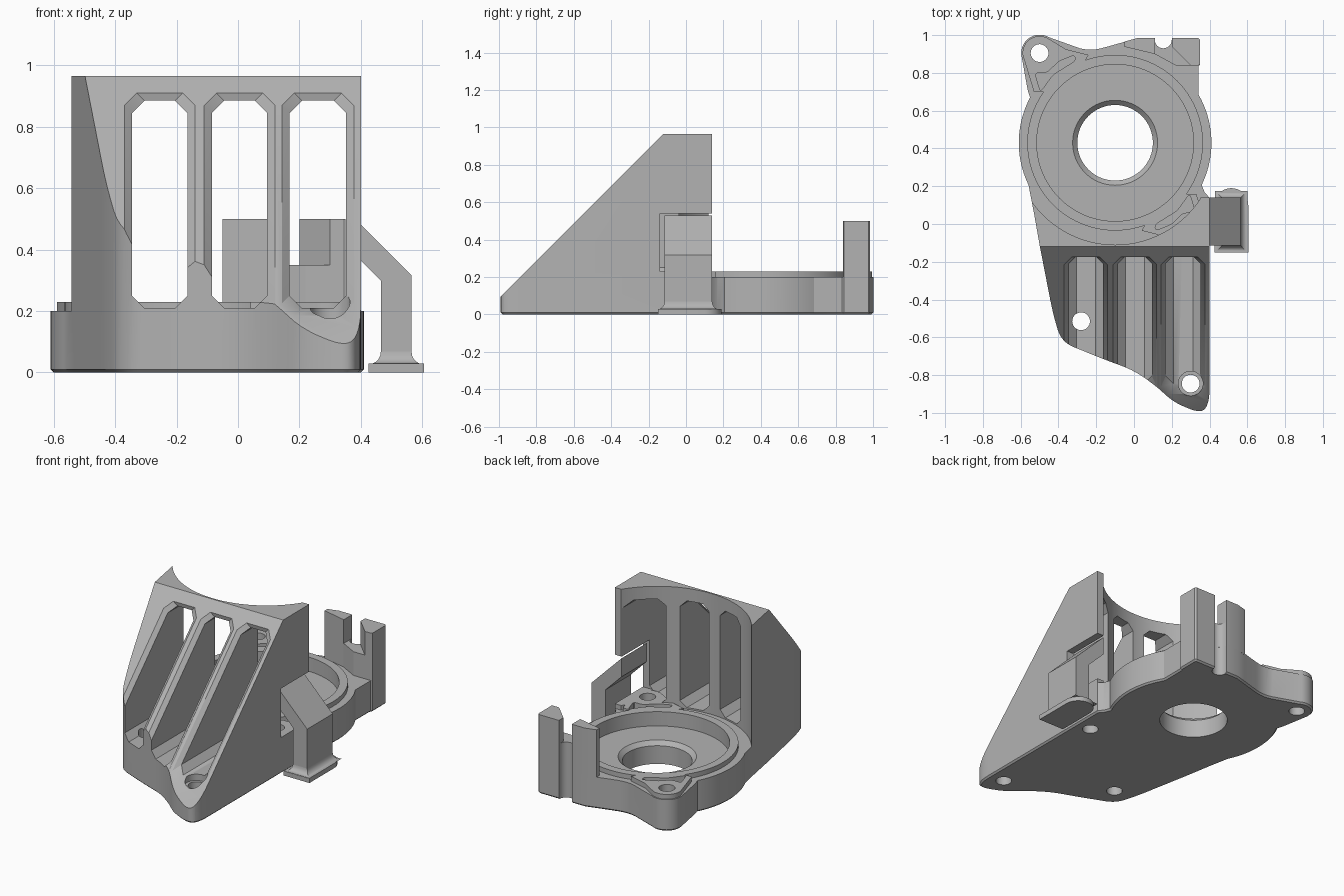
import bpy, bmesh
from math import sin, cos, radians, pi
from mathutils import Vector

cube = bpy.data.objects.get("Cube")
if cube:
    bpy.data.objects.remove(cube, do_unlink=True)

grey = bpy.data.materials.new("mid grey")
grey.use_nodes = True
COLOUR = (0.45, 0.45, 0.45, 1)
grey.diffuse_color = COLOUR
grey.node_tree.nodes["Principled BSDF"].inputs["Base Color"].default_value = COLOUR

RING = (-0.1, 0.43)      # centre of the round seat
LUG = (-0.5, 0.905)      # centre of the rear screw lug
SLOPE = 1.085            # sloped front: z = y + SLOPE


def loft(name, rings, chamfer=0):
    """Solid skinned through rings of equal point count."""
    bm = bmesh.new()
    rows = [[bm.verts.new(p) for p in ring] for ring in rings]
    n = len(rows[0])
    for a, b in zip(rows, rows[1:]):
        for i in range(n):
            bm.faces.new((a[i], a[(i + 1) % n], b[(i + 1) % n], b[i]))
    bottom = bm.faces.new(rows[0])
    bm.faces.new(rows[-1])
    bmesh.ops.recalc_face_normals(bm, faces=bm.faces)
    if chamfer:
        bmesh.ops.bevel(bm, geom=list(bottom.edges), offset=chamfer, segments=1, affect='EDGES')
    mesh = bpy.data.meshes.new(name)
    bm.to_mesh(mesh)
    bm.free()
    mesh.materials.append(grey)
    obj = bpy.data.objects.new(name, mesh)
    bpy.context.collection.objects.link(obj)
    return obj


def prism(name, pts, z0, z1, chamfer=0):
    return loft(name, [[(x, y, z) for x, y in pts] for z in (z0, z1)], chamfer)


def arc(c, r, a0, a1, n=16):
    return [(c[0] + r * cos(radians(a0 + (a1 - a0) * i / n)),
             c[1] + r * sin(radians(a0 + (a1 - a0) * i / n))) for i in range(n + 1)]


def disc(name, c, z0, z1, r0, r1=None, n=64):
    rings = [[(x, y, z) for x, y in arc(c, r, 0, 360, n)[:-1]]
             for r, z in ((r0, z0), (r1 or r0, z1))]
    return loft(name, rings)


def rounded(pts, size, steps=5):
    """Replace each corner with a small curve."""
    pts = [Vector(p) for p in pts]
    out = []
    for i, p in enumerate(pts):
        ends = []
        for q in (pts[i - 1], pts[(i + 1) % len(pts)]):
            d = q - p
            ends.append(p + d.normalized() * min(size, d.length * 0.48))
        for k in range(steps + 1):
            t = k / steps
            out.append(tuple(ends[0] * (1 - t) ** 2 + p * 2 * t * (1 - t) + ends[1] * t * t))
    return out


def opposite(pts):
    """Half turn about the seat centre."""
    return [(2 * RING[0] - x, 2 * RING[1] - y) for x, y in pts]


def box(name, x0, x1, y0, y1, z0, z1):
    return prism(name, [(x0, y0), (x1, y0), (x1, y1), (x0, y1)], z0, z1)


def combine(obj, tool, op='DIFFERENCE'):
    tool.hide_render = True
    mod = obj.modifiers.new(tool.name, 'BOOLEAN')
    mod.operation, mod.solver, mod.object = op, 'EXACT', tool
    bpy.context.view_layer.objects.active = obj
    bpy.ops.object.modifier_apply(modifier=mod.name)
    bpy.data.objects.remove(tool, do_unlink=True)


# Body outline, clockwise from the rear lug
outline = arc(LUG, 0.097, 185, 60, 14)
outline += rounded([(-0.36, 0.95), (-0.23, 0.915), (-0.1, 0.95), (0.02, 0.985)], 0.06)[6:-6]
outline += [(0.02, 0.985), (0.34, 0.985), (0.35, 0.975), (0.35, 0.845), (0.342, 0.835)]
outline += arc(RING, 0.51, 30, -26, 20)
outline += [(0.375, 0.165), (0.4, 0.14)]
front = [(0.4, 0), (0.4, -0.94), (0.36, -1.005), (0.21, -0.945), (0.12, -0.86), (0, -0.775),
         (-0.15, -0.72), (-0.385, -0.625), (-0.43, -0.47), (-0.5, -0.11)]
outline += rounded(front, 0.07)[6:-6]
outline += [(-0.5, -0.11), (-0.53, 0.06)]
outline += arc(RING, 0.51, 206, 152, 20)
outline += [(-0.563, 0.71)]
body = prism("body", outline, 0, 0.965, chamfer=0.01)

# Clear the space above the seat and the sloped front
combine(body, box("rear_clear", -1, 1, 0.14, 1.5, 0.2, 1.5))
combine(body, disc("round_clear", RING, 0.2, 1.5, 0.54, n=96))
slope = [(-1.4, SLOPE - 1.4), (0.3, SLOPE + 0.3), (-1.4, SLOPE + 0.3)]
combine(body, loft("slope_cut", [[(x, y, z) for y, z in slope] for x in (-1, 1)]))


# Three long windows with chamfered mouths
def octagon(x0, x1, e):
    z0, z1, c = 0.21 - e, 0.885 + e, 0.04
    x0, x1 = x0 - e, x1 + e
    return [(x0 + c, z0), (x1 - c, z0), (x1, z0 + c), (x1, z1 - c),
            (x1 - c, z1), (x0 + c, z1), (x0, z1 - c), (x0, z0 + c)]


for x0, x1 in ((-0.345, -0.165), (-0.085, 0.095), (0.168, 0.352)):
    inner, outer = octagon(x0, x1, 0), octagon(x0, x1, 0.05)
    combine(body, loft("window_cut", [
        [(x, 0.6, z) for x, z in inner],
        [(x, z - SLOPE + 0.03, z) for x, z in inner],
        [(x, z - SLOPE - 0.03, z) for x, z in outer]]))

# Raised seat ring and the two raised lugs
combine(body, disc("seat_rim", RING, 0.15, 0.23, 0.465, n=96), 'UNION')
lug = arc(LUG, 0.09, 185, 60, 12) + [(-0.36, 0.925), (-0.24, 0.895), (-0.3, 0.8), (-0.45, 0.7), (-0.53, 0.7)]
combine(body, prism("rear_lug", lug, 0.15, 0.23), 'UNION')
combine(body, prism("front_lug", opposite(lug), 0.15, 0.23), 'UNION')

# Recess, bore, pockets and screw holes
combine(body, disc("recess", RING, 0.14, 0.4, 0.415, n=96))
combine(body, disc("bore", RING, -0.1, 0.4, 0.2))
combine(body, disc("bore_chamfer", RING, 0.115, 0.165, 0.2, 0.25))
pocket = rounded([(-0.525, 0.8), (-0.495, 0.7), (-0.43, 0.79), (-0.31, 0.865),
                  (-0.315, 0.895), (-0.4, 0.86), (-0.46, 0.8)], 0.02, 3)
for pts in (pocket, opposite(pocket)):
    combine(body, prism("pocket", pts, 0.15, 0.4))
for c in (LUG, opposite([LUG])[0], (-0.28, -0.515), (0.3, -0.845)):
    combine(body, disc("screw_hole", c, -0.1, 0.4, 0.047, n=32))
combine(body, disc("counterbore", (0.3, -0.845), 0.17, 0.4, 0.065, n=32))

# Cable notch at the rear and opening for the side clip
combine(body, box("notch_cut", 0.11, 0.2, 0.97, 1.1, -0.1, 0.4))
combine(body, disc("notch_round", (0.155, 0.975), -0.1, 0.4, 0.045, n=32))
combine(body, box("clip_opening", 0.3, 0.5, -0.14, 0.2, 0.23, 0.54))

# Rear cable posts
notch = arc((0.155, 0.975), 0.045, 180, 360, 12)
prism("inner_post", [(-0.05, 0.966), (0.02, 0.985), (0.11, 0.985), (0.11, 0.9), (-0.05, 0.938)], 0.19, 0.5)
prism("outer_post", [(0.2, 0.985), (0.34, 0.985), (0.35, 0.975), (0.35, 0.845),
                     (0.342, 0.84), (0.3, 0.84), (0.2, 0.94)], 0.19, 0.5)
prism("post_bridge", notch + [(0.2, 0.94), (0.3, 0.84), (0.22, 0.84), (0.11, 0.9)], 0.19, 0.35)

# Side clip: bent strap, flare and foot
strap = [(0.352, 0.53), (0.565, 0.317), (0.565, 0.03), (0.465, 0.03), (0.465, 0.3), (0.352, 0.413)]
loft("clip_strap", [[(x, y, z) for x, z in strap] for y in (-0.115, 0.14)])
rings = []
for t in range(6):
    e = 0.036 * (1 - sin(t / 5 * pi / 2))
    z = 0.028 + 0.04 * (1 - cos(t / 5 * pi / 2))
    rings.append([(0.465 - e, -0.115 - e, z), (0.565 + e, -0.115 - e, z),
                  (0.565 + e, 0.14 + e, z), (0.465 - e, 0.14 + e, z)])
loft("clip_flare", rings)
foot = [(0.425, -0.15), (0.605, -0.15)] + arc((0.515, 0.1), 0.09, 0, 180, 16)
prism("clip_foot", foot, 0, 0.03)

# Smooth the curved walls, keep edges crisp
bpy.ops.object.select_all(action='DESELECT')
for obj in bpy.context.scene.objects:
    if obj.type == 'MESH':
        obj.select_set(True)
bpy.context.view_layer.objects.active = body
bpy.ops.object.shade_smooth_by_angle(angle=radians(25))
